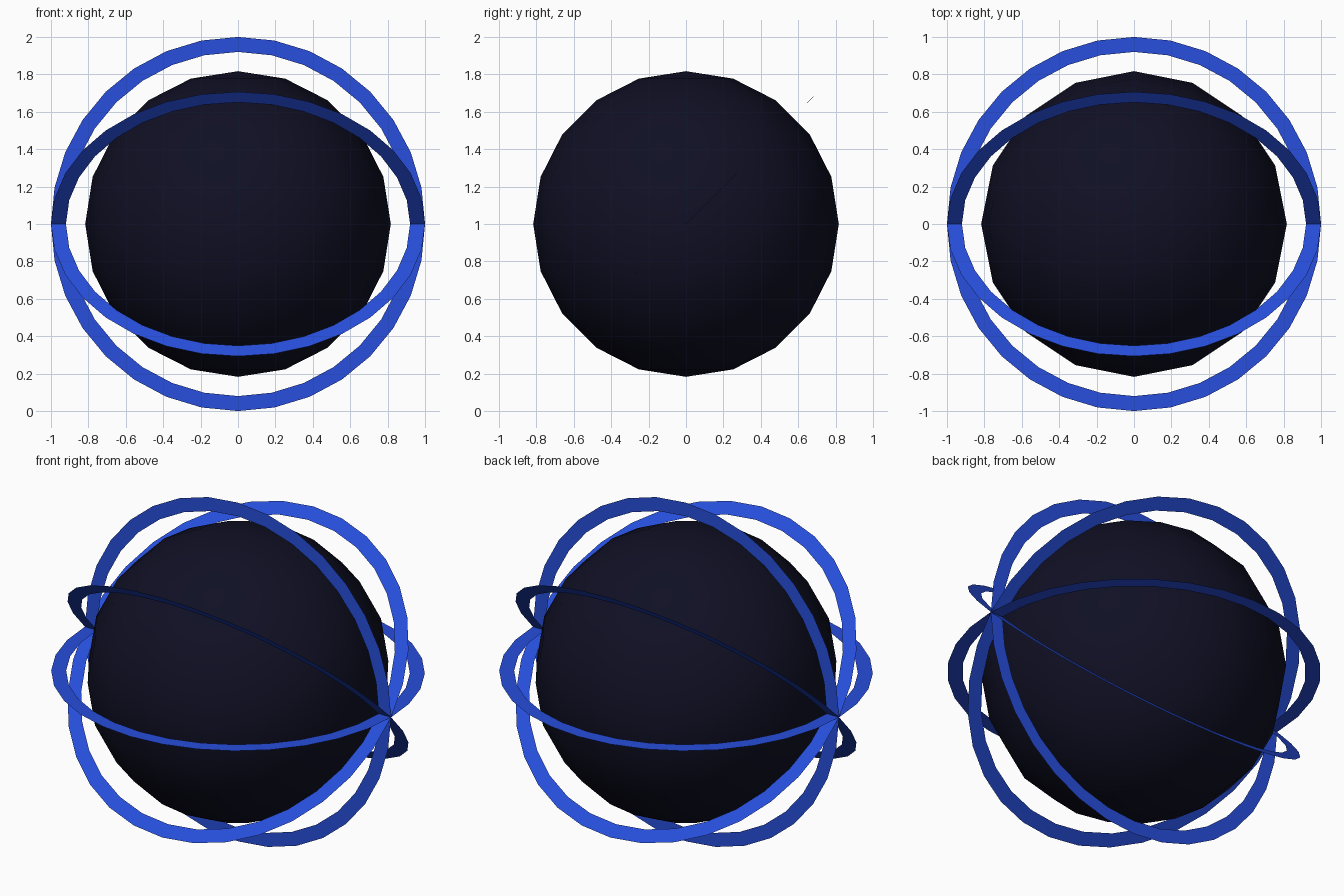
import bpy
import bmesh
from math import radians
from mathutils import Matrix

cube = bpy.data.objects.get("Cube")
if cube:
    bpy.data.objects.remove(cube, do_unlink=True)

CENTRE = (0, 0, 1)
OUTER, INNER = 1.0, 0.92


def material(name, rgb):
    mat = bpy.data.materials.new(name)
    mat.use_nodes = True
    mat.diffuse_color = (*rgb, 1)
    bsdf = mat.node_tree.nodes["Principled BSDF"]
    bsdf.inputs["Base Color"].default_value = (*rgb, 1)
    bsdf.inputs["Roughness"].default_value = 0.6
    return mat


navy = material("dark navy", (0.005, 0.005, 0.018))
blue = material("bright blue", (0.02, 0.077, 0.72))

# Core sphere, smooth shaded with a coarse outline
bpy.ops.mesh.primitive_uv_sphere_add(segments=16, ring_count=10, radius=0.817, location=CENTRE)
core = bpy.context.object
core.name = "core_sphere"
core.data.materials.append(navy)
bpy.ops.object.shade_smooth()


def flat_ring(name, tilt):
    """Paper-thin flat band, turned about the x axis."""
    bm = bmesh.new()
    for radius in (OUTER, INNER):
        bmesh.ops.create_circle(bm, segments=32, radius=radius)
    bmesh.ops.bridge_loops(bm, edges=bm.edges[:])
    bmesh.ops.rotate(bm, verts=bm.verts, matrix=Matrix.Rotation(radians(tilt), 3, "X"))
    mesh = bpy.data.meshes.new(name)
    bm.to_mesh(mesh)
    bm.free()
    mesh.materials.append(blue)
    ring = bpy.data.objects.new(name, mesh)
    ring.location = CENTRE
    bpy.context.collection.objects.link(ring)


# Four rings crossing at the left and right ends
for name, tilt in (("level_ring", 0), ("rear_rising_ring", 45),
                   ("upright_ring", 90), ("front_rising_ring", 135)):
    flat_ring(name, tilt)
